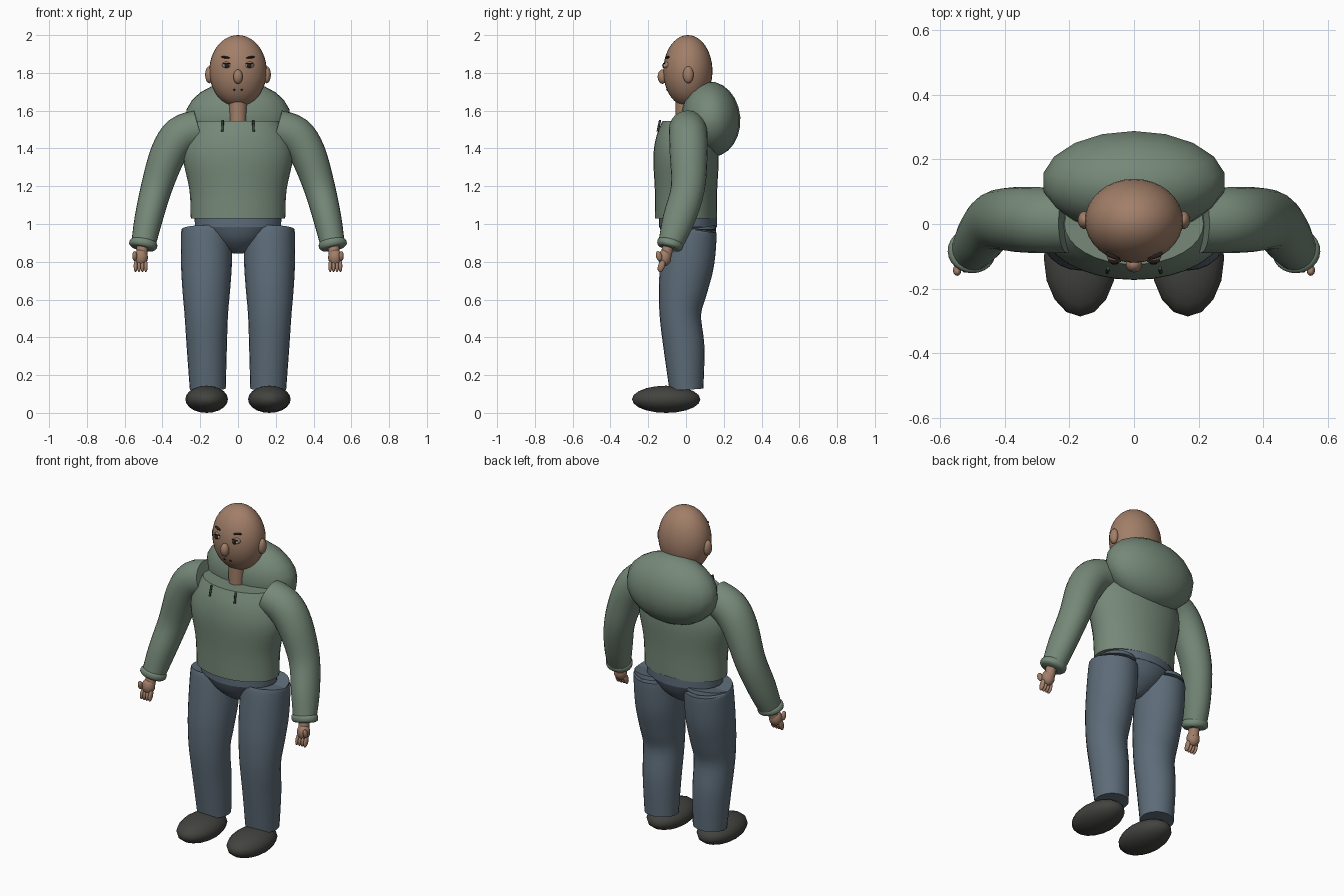
import bpy, bmesh, math
from mathutils import Vector, Matrix, Euler

old = bpy.data.objects.get("Cube")
if old:
    bpy.data.objects.remove(old)


def material(name, rgb):
    m = bpy.data.materials.new(name)
    m.use_nodes = True
    m.diffuse_color = (*rgb, 1)
    m.node_tree.nodes["Principled BSDF"].inputs["Base Color"].default_value = (*rgb, 1)
    return m


SKIN = material("skin", (0.36, 0.21, 0.14))
GREEN = material("sage green", (0.18, 0.25, 0.19))
DENIM = material("denim blue", (0.11, 0.15, 0.19))
SHOE = material("shoe charcoal", (0.055, 0.055, 0.05))
DARK = material("dark brown", (0.02, 0.015, 0.012))
CORD = material("cord green", (0.04, 0.06, 0.045))
EYE = material("eye grey", (0.4, 0.38, 0.35))


def finish(name, bm, mat, angle=50):
    bmesh.ops.recalc_face_normals(bm, faces=bm.faces)
    mesh = bpy.data.meshes.new(name)
    bm.to_mesh(mesh)
    bm.free()
    mesh.materials.append(mat)
    ob = bpy.data.objects.new(name, mesh)
    bpy.context.collection.objects.link(ob)
    bpy.ops.object.select_all(action="DESELECT")
    ob.select_set(True)
    bpy.context.view_layer.objects.active = ob
    bpy.ops.object.shade_smooth_by_angle(angle=math.radians(angle))
    return ob


def ball(name, mat, centre, radii, turn=(0, 0, 0), segs=20):
    bm = bmesh.new()
    place = Matrix.LocRotScale(Vector(centre), Euler(turn), Vector(radii))
    bmesh.ops.create_uvsphere(bm, u_segments=segs, v_segments=segs * 2 // 3, radius=1, matrix=place)
    return finish(name, bm, mat)


def spline(a, b, c, d, t):
    """Smooth curve from b to c"""
    return tuple(0.5 * (2 * q + (r - p) * t + (2 * p - 5 * q + 4 * r - s) * t * t
                        + (3 * q - p - 3 * r + s) * t ** 3) for p, q, r, s in zip(a, b, c, d))


def tube(name, mat, sections, side=1, segs=24, steps=4, caps=True):
    """Loft ellipses given as x, y, z, width radius, depth radius"""
    pts = [sections[0]] + list(sections) + [sections[-1]]
    path = [spline(*pts[i:i + 4], k / steps) for i in range(len(sections) - 1) for k in range(steps)]
    path.append(sections[-1])
    bm = bmesh.new()
    rings = []
    for i, (x, y, z, ra, rb) in enumerate(path):
        ahead, behind = path[min(i + 1, len(path) - 1)], path[max(i - 1, 0)]
        along = (Vector(ahead[:3]) - Vector(behind[:3])).normalized()
        u = Vector((0, 1, 0)).cross(along).normalized()
        v = along.cross(u)
        ring = []
        for k in range(segs):
            a = math.tau * k / segs
            p = Vector((x, y, z)) + u * ra * math.cos(a) + v * rb * math.sin(a)
            ring.append(bm.verts.new((p.x * side, p.y, p.z)))
        rings.append(ring)
    for r, q in zip(rings, rings[1:]):
        for k in range(segs):
            bm.faces.new((r[k], r[k - 1], q[k - 1], q[k]))
    if caps:
        bm.faces.new(rings[0])
        bm.faces.new(rings[-1])
    return finish(name, bm, mat)


# Hooded top
tube("torso", GREEN, [(0, 0, 1.03, .25, .163), (0, 0, 1.18, .257, .165), (0, 0, 1.35, .29, .173),
                      (0, 0, 1.46, .265, .158), (0, 0, 1.545, .215, .125)], segs=32)
ball("hood", GREEN, (0, .13, 1.555), (.285, .158, .2), (.08, 0, 0), 18)

# Head and neck
tube("neck", SKIN, [(0, -.012, 1.5, .043, .043), (0, -.005, 1.68, .05, .05)], segs=16)
head = ball("head", SKIN, (0, .01, 1.81), (.152, .13, .19), segs=32)
ball("nose", SKIN, (0, -.125, 1.78), (.025, .025, .038))

# Hips with waistband
tube("hips", DENIM, [(0, .01, .845, .03, .03), (0, .01, .87, .08, .07), (0, .01, .92, .15, .12),
                     (0, .01, .985, .215, .152), (0, .01, 1.0, .222, .152)], segs=28)
tube("waistband", DENIM, [(0, .01, .985, .228, .154), (0, .01, 1.035, .23, .154)], segs=28)

for s, label in ((1, "left"), (-1, "right")):
    # Face
    ball(label + "_ear", SKIN, (s * .152, .012, 1.79), (.022, .028, .045))
    ball(label + "_eyelid", SKIN, (s * .06, -.098, 1.842), (.025, .02, .018))
    ball(label + "_eyeball", EYE, (s * .06, -.108, 1.838), (.02, .015, .013), segs=14)
    ball(label + "_iris", DARK, (s * .06, -.12, 1.838), (.012, .006, .011), segs=12)
    ball(label + "_lash_line", DARK, (s * .06, -.114, 1.849), (.021, .008, .004), segs=12)
    ball(label + "_eyebrow", DARK, (s * .066, -.098, 1.882), (.025, .009, .006), (0, -s * .12, s * .35), 12)
    ball(label + "_mouth_corner", DARK, (s * .02, -.099, 1.71), (.006, .006, .005), segs=10)
    # Drawstring
    tube(label + "_drawstring", CORD, [(s * .08, -.137, 1.55, .006, .006),
                                       (s * .083, -.15, 1.49, .006, .006)], segs=8)
    # Sleeve and cuff
    tube(label + "_sleeve", GREEN, [(.205, .01, 1.505, .1, .1), (.3, .012, 1.468, .104, .102),
                                    (.37, .014, 1.37, .096, .1), (.432, .01, 1.19, .083, .09),
                                    (.475, -.04, 1.02, .074, .085), (.502, -.085, .885, .064, .064)], s)
    tube(label + "_cuff", GREEN, [(.498, -.078, .915, .06, .058), (.5, -.081, .903, .073, .07),
                                  (.503, -.087, .883, .074, .068), (.505, -.09, .872, .062, .058)],
         s, steps=3)
    # Hand
    tube(label + "_wrist", SKIN, [(.505, -.09, .9, .03, .03), (.51, -.107, .83, .03, .03)], s, 14)
    ball(label + "_palm", SKIN, (s * .514, -.113, .822), (.037, .035, .045))
    ball(label + "_thumb", SKIN, (s * .547, -.143, .83), (.013, .016, .027), (.3, 0, 0), 14)
    for i in range(4):
        x = s * (.488 + .018 * i)
        ball(label + "_finger_%d" % (i + 1), SKIN, (x, -.13, .778), (.0105, .018, .034), (-.35, 0, 0), 14)
    # Trouser leg and shoe
    tube(label + "_leg", DENIM, [(.167, .026, .972, .127, .13), (.167, .024, .955, .134, .139),
                                 (.167, .008, .8, .135, .142), (.168, -.015, .66, .127, .13),
                                 (.168, -.03, .52, .115, .11), (.165, -.01, .34, .106, .108),
                                 (.16, .002, .125, .095, .09)], s)
    ball(label + "_shoe", SHOE, (s * .166, -.105, .072), (.113, .181, .072), segs=16)
